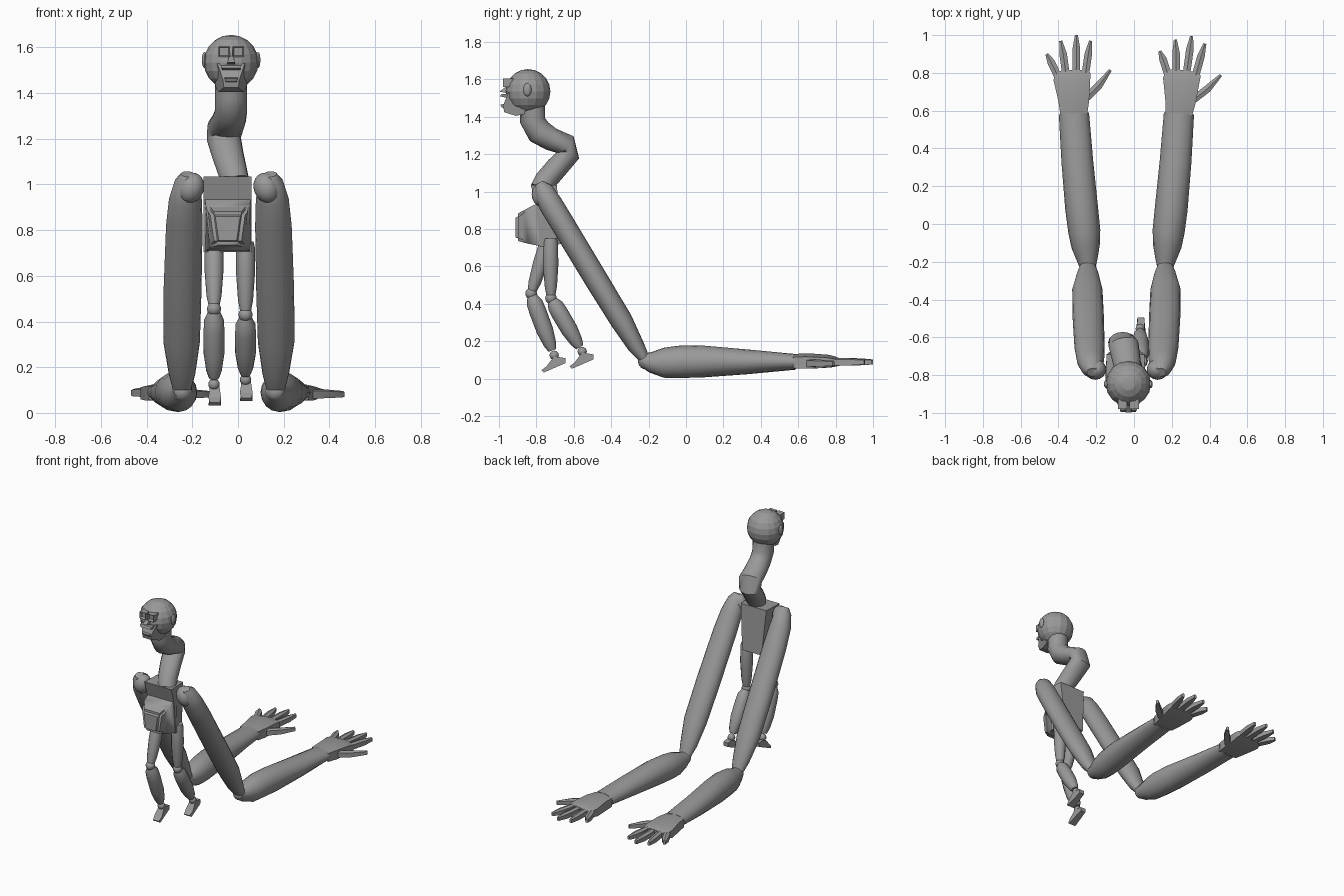
import bpy, bmesh, math
from mathutils import Vector, Matrix

if "Cube" in bpy.data.objects:
    bpy.data.objects.remove(bpy.data.objects["Cube"])

grey = bpy.data.materials.new("warm_grey")
grey.diffuse_color = (0.32, 0.32, 0.32, 1)
grey.use_nodes = True
grey.node_tree.nodes["Principled BSDF"].inputs["Base Color"].default_value = grey.diffuse_color
MID = -0.04  # body centre line in x


def finish(name, bm, smooth=35):
    bmesh.ops.recalc_face_normals(bm, faces=bm.faces)
    me = bpy.data.meshes.new(name)
    bm.to_mesh(me)
    bm.free()
    me.materials.append(grey)
    ob = bpy.data.objects.new(name, me)
    bpy.context.collection.objects.link(ob)
    if smooth:
        bpy.ops.object.select_all(action='DESELECT')
        bpy.context.view_layer.objects.active = ob
        ob.select_set(True)
        bpy.ops.object.shade_smooth_by_angle(angle=math.radians(smooth))
    return ob


def tube(name, pts, sides=16, smooth=40):
    """Loft of elliptical rings; each point is x, y, z, width radius, depth radius."""
    bm = bmesh.new()
    P = [Vector(p[:3]) for p in pts]
    rings = []
    for i, p in enumerate(pts):
        t = (P[min(i + 1, len(P) - 1)] - P[max(i - 1, 0)]).normalized()
        u = Vector((1, 0, 0))
        u = (u - t * u.dot(t)).normalized()
        v = t.cross(u)
        rings.append([bm.verts.new(P[i] + u * p[3] * math.cos(a) + v * p[4] * math.sin(a))
                      for a in (2 * math.pi * k / sides for k in range(sides))])
    for a, b in zip(rings, rings[1:]):
        for k in range(sides):
            j = (k + 1) % sides
            bm.faces.new((a[k], a[j], b[j], b[k]))
    bm.faces.new(rings[0])
    bm.faces.new(rings[-1])
    return finish(name, bm, smooth)


def ball(name, c, r, segs=16, rings=10, smooth=40, tilt=0):
    bm = bmesh.new()
    bmesh.ops.create_uvsphere(bm, u_segments=segs, v_segments=rings, radius=1)
    m = Matrix.Translation(c) @ Matrix.Rotation(tilt, 4, 'Y') @ Matrix.Diagonal((*r, 1))
    bmesh.ops.transform(bm, matrix=m, verts=bm.verts)
    return finish(name, bm, smooth)


def prism(name, profile, cx, w0, w1=None, smooth=0):
    """Side profile in y, z extruded across x; points may carry their own half width."""
    bm = bmesh.new()
    sides = [[bm.verts.new((cx + s * (p[2] if len(p) > 2 else w0), p[0], p[1])) for p in profile]
             for s in (-1, 1)]
    n = len(profile)
    for k in range(n):
        j = (k + 1) % n
        bm.faces.new((sides[0][k], sides[0][j], sides[1][j], sides[1][k]))
    for s in sides:
        bm.faces.new(s)
    return finish(name, bm, smooth)


# torso: flat backed box with a rounded chest in front
prism("torso", [(-0.83, 1.035, 0.105), (-0.69, 1.035, 0.10), (-0.67, 0.72, 0.075),
                (-0.78, 0.705, 0.105), (-0.80, 0.93, 0.105)], -0.045, 0.1)
bm = bmesh.new()
loops = []
for y, z0, z1, wt, wb in ((-0.77, 0.707, 0.95, 0.103, 0.10), (-0.86, 0.725, 0.905, 0.095, 0.075),
                          (-0.912, 0.74, 0.875, 0.072, 0.052)):
    ring = []
    for sx, sz in ((-1, 0), (1, 0), (1, 1), (-1, 1)):
        ring.append(bm.verts.new((-0.045 + sx * (wt if sz else wb), y, z1 if sz else z0)))
    loops.append(ring)
for a, b in zip(loops, loops[1:]):
    for k in range(4):
        bm.faces.new((a[k], a[(k + 1) % 4], b[(k + 1) % 4], b[k]))
bm.faces.new(loops[-1])
bm.faces.new(loops[0])
bmesh.ops.bevel(bm, geom=[e for e in bm.edges if all(v.co.y < -0.8 for v in e.verts)],
                offset=0.015, segments=2, affect='EDGES')
finish("chest", bm, 50)

# neck: crooked S tube
tube("neck", [(-0.03, -0.82, 1.50, 0.07, 0.065), (-0.03, -0.82, 1.38, 0.07, 0.068),
              (-0.03, -0.785, 1.32, 0.07, 0.07), (-0.04, -0.72, 1.28, 0.075, 0.062),
              (-0.055, -0.64, 1.25, 0.08, 0.06), (-0.062, -0.625, 1.20, 0.075, 0.058),
              (-0.045, -0.69, 1.13, 0.07, 0.06), (-0.025, -0.75, 1.06, 0.065, 0.06),
              (-0.01, -0.775, 1.01, 0.06, 0.06)])

# head with jaw, ears and face details
HX = -0.03
ball("head", (HX, -0.845, 1.535), (0.12, 0.12, 0.12), 16, 10, 15)
prism("jaw", [(-0.86, 1.415, 0.065), (-0.91, 1.405, 0.055), (-0.972, 1.425, 0.032),
              (-0.978, 1.46, 0.036), (-0.95, 1.53, 0.06), (-0.86, 1.53, 0.09)], HX, 0.05)
prism("upper_lip", [(-0.93, 1.525, 0.045), (-0.985, 1.522, 0.045), (-0.995, 1.51, 0.04),
                    (-0.93, 1.495, 0.04)], HX, 0.04)
prism("lower_lip", [(-0.94, 1.475, 0.032), (-0.992, 1.465, 0.028), (-0.985, 1.45, 0.025),
                    (-0.94, 1.44, 0.025)], HX, 0.03)
prism("nose", [(-0.95, 1.57, 0.008), (-0.998, 1.535, 0.016), (-0.95, 1.525, 0.018)], HX, 0.02)
for s, side in ((-1, "left"), (1, "right")):
    # recessed rectangular eye frame
    bm = bmesh.new()
    bmesh.ops.create_cube(bm, size=1)
    for v in bm.verts:
        v.co = Vector((HX + s * 0.031 + v.co.x * 0.05, -0.947 + v.co.y * 0.065, 1.582 + v.co.z * 0.046))
    front = [f for f in bm.faces if f.calc_center_median().y < -0.97]
    bmesh.ops.inset_region(bm, faces=front, thickness=0.008)
    bmesh.ops.translate(bm, verts=front[0].verts, vec=(0, 0.02, 0))
    finish(side + "_eye_frame", bm, 0)
    ball(side + "_ear", (HX + s * 0.117, -0.848, 1.545), (0.012, 0.022, 0.036), 10, 6)

# arms: shoulder, upper arm and forearm on both sides
for s, side in ((-1, "left"), (1, "right")):
    def X(x):
        return MID + s * (x - MID)

    def arm(name, pts):
        tube(side + name, [(X(p[0]), *p[1:]) for p in pts], 16)

    ball(side + "_shoulder", (X(0.125), -0.77, 0.985), (0.056, 0.055, 0.068), tilt=-s * 0.35)
    arm("_upper_arm", [(0.140, -0.785, 1.045, 0.03, 0.025), (0.143, -0.765, 1.01, 0.055, 0.053),
                       (0.150, -0.725, 0.935, 0.072, 0.064), (0.155, -0.655, 0.82, 0.08, 0.064),
                       (0.163, -0.48, 0.53, 0.083, 0.063), (0.167, -0.345, 0.31, 0.08, 0.06),
                       (0.165, -0.265, 0.17, 0.058, 0.045), (0.165, -0.225, 0.11, 0.042, 0.03)])
    ball(side + "_elbow", (X(0.165), -0.215, 0.095), (0.045, 0.042, 0.045))
    arm("_forearm", [(0.165, -0.235, 0.10, 0.04, 0.035), (0.168, -0.19, 0.088, 0.055, 0.055),
                     (0.176, -0.12, 0.085, 0.075, 0.08), (0.183, -0.04, 0.09, 0.085, 0.086),
                     (0.197, 0.08, 0.092, 0.087, 0.086), (0.22, 0.33, 0.09, 0.084, 0.066),
                     (0.238, 0.585, 0.09, 0.08, 0.042)])


# hands: palm, four fingers and a bent thumb, both with thumb towards +x
def hand(side, wx, wy, turn):
    M = Matrix.Translation((wx, wy, 0.09)) @ Matrix.Rotation(turn, 4, 'Z')
    bm = bmesh.new()
    rows = []
    for y, x0, x1, h in ((-0.01, -0.07, 0.072, 0.042), (0.06, -0.08, 0.082, 0.046),
                         (0.17, -0.106, 0.088, 0.038), (0.205, -0.10, 0.09, 0.03),
                         (0.225, -0.06, 0.08, 0.022)):
        rows.append([bm.verts.new(p) for p in ((x0, y, -h * 0.8), (x1, y, -h * 0.8),
                                               (x1, y, h * 0.6), ((x0 + x1) / 2, y, h), (x0, y, h * 0.6))])
    for a, b in zip(rows, rows[1:]):
        for k in range(5):
            bm.faces.new((a[k], a[(k + 1) % 5], b[(k + 1) % 5], b[k]))
    bm.faces.new(rows[0])
    bm.faces.new(rows[-1])
    bm.transform(M)
    finish(side + "_palm", bm, 30)
    digits = {"little_finger": ((-0.082, 0.19), (-0.12, 0.27), (-0.142, 0.31)),
              "ring_finger": ((-0.04, 0.20), (-0.055, 0.31), (-0.068, 0.38)),
              "middle_finger": ((0.014, 0.20), (0.015, 0.34), (0.015, 0.41)),
              "index_finger": ((0.062, 0.20), (0.078, 0.31), (0.09, 0.38)),
              "thumb": ((0.07, 0.08), (0.135, 0.145), (0.195, 0.225))}
    for name, path in digits.items():
        bm = bmesh.new()
        P = [Vector((*p, 0)) for p in path]
        rows = []
        for i, (p, w) in enumerate(zip(P, (0.02, 0.02, 0.008))):
            t = (P[min(i + 1, 2)] - P[max(i - 1, 0)]).normalized()
            n = Vector((t.y, -t.x, 0))
            h = (0.024, 0.022, 0.016)[i]
            zc = -0.01 if name == "thumb" else -0.003
            rows.append([bm.verts.new(p + n * w * a + Vector((0, 0, zc + h * b)))
                         for a, b in ((-1, -0.7), (1, -0.7), (1, 0.7), (0, 1), (-1, 0.7))])
        for a, b in zip(rows, rows[1:]):
            for k in range(5):
                bm.faces.new((a[k], a[(k + 1) % 5], b[(k + 1) % 5], b[k]))
        bm.faces.new(rows[0])
        bm.faces.new(rows[-1])
        bm.transform(M)
        finish(side + "_" + name, bm, 30)


hand("left", -0.32, 0.59, 0.0)
hand("right", 0.237, 0.59, -0.13)

# legs: thigh, knee, calf, ankle, foot; points are (y, z)
for side, x, hip, knee, ankle in (("left", -0.105, (-0.735, 0.75), (-0.828, 0.455), (-0.705, 0.125)),
                                  ("right", 0.033, (-0.725, 0.75), (-0.722, 0.43), (-0.555, 0.145))):
    H, K, A = Vector(hip), Vector(knee), Vector(ankle)

    def limb(name, a, b, steps):
        tube(side + name, [(x, *a.lerp(b, t), r, r) for t, r in steps], 12)

    limb("_thigh", H, K, ((0, 0.035), (0.08, 0.041), (0.45, 0.041), (0.8, 0.033), (0.95, 0.024)))
    ball(side + "_knee", (x, *K), (0.031, 0.031, 0.031), 12, 8)
    limb("_calf", K, A, ((0.04, 0.027), (0.14, 0.043), (0.3, 0.046), (0.6, 0.045),
                         (0.82, 0.034), (0.92, 0.022)))
    ball(side + "_ankle", (x, *A), (0.025, 0.025, 0.025), 12, 8)
    y, z = A
    prism(side + "_foot", [(y + 0.06, z - 0.015, 0.018), (y + 0.06, z - 0.042, 0.018),
                           (y - 0.055, z - 0.092, 0.028), (y - 0.068, z - 0.08, 0.022),
                           (y - 0.04, z - 0.058, 0.028), (y + 0.0, z - 0.005, 0.02)], x + 0.003, 0.025)
